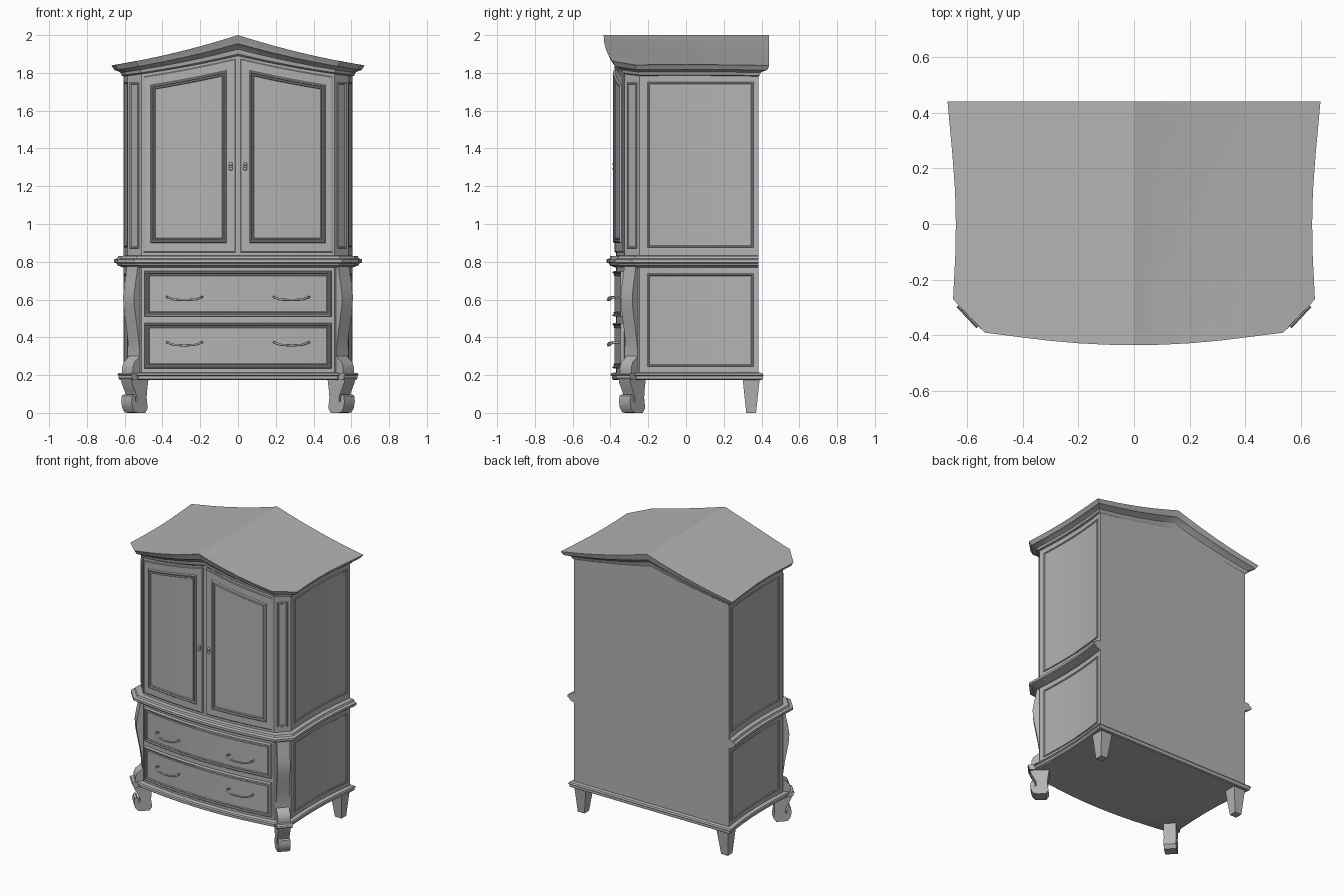
import bpy, bmesh, math
from mathutils import Vector

if "Cube" in bpy.data.objects:
    bpy.data.objects.remove(bpy.data.objects["Cube"])

paint = bpy.data.materials.new("plain grey")
paint.use_nodes = True
GREY = (0.45, 0.45, 0.45, 1)
paint.diffuse_color = GREY
paint.node_tree.nodes["Principled BSDF"].inputs["Base Color"].default_value = GREY


def gable(x):
    """Drop of the roof line away from the ridge."""
    return -0.32 * abs(x) + 0.12 * x * x


def front(x):
    """Bowed front."""
    return -0.37 + 0.045 * (x / 0.51) ** 2


def side(y):
    """Gently hollow side."""
    return 0.575 + 0.2 * max(y, 0) ** 2 + 0.16 * min(y, 0) ** 2


def finish(bm, name, angle=30):
    bmesh.ops.recalc_face_normals(bm, faces=bm.faces[:])
    mesh = bpy.data.meshes.new(name)
    bm.to_mesh(mesh)
    bm.free()
    mesh.materials.append(paint)
    ob = bpy.data.objects.new(name, mesh)
    bpy.context.collection.objects.link(ob)
    bpy.ops.object.select_all(action='DESELECT')
    ob.select_set(True)
    bpy.context.view_layer.objects.active = ob
    bpy.ops.object.shade_smooth_by_angle(angle=math.radians(angle))
    return ob


def loft(rings, strip_caps=False):
    """Skin a stack of closed rings and close both ends."""
    bm = bmesh.new()
    rows = [[bm.verts.new(p) for p in r] for r in rings]
    n = len(rows[0])
    for a, b in zip(rows, rows[1:]):
        for i in range(n):
            j = (i + 1) % n
            bm.faces.new((a[i], a[j], b[j], b[i]))
    for r in (rows[0], rows[-1]):
        if strip_caps:
            for i in range(n // 2 - 1):
                bm.faces.new((r[i], r[i + 1], r[n - 2 - i], r[n - 1 - i]))
        else:
            bm.faces.new(r)
    return bm


def outline(o, back, z, corner=0.4):
    """Plan of the case, grown outwards by o."""
    half = [(x / 10, front(x / 10) - o) for x in range(5)]
    half += [(0.51 + corner * o, -0.325 - o), (0.585 + o, -0.245 - corner * o)]
    half += [(side(y) + o, y) for y in (-0.12, 0, 0.12, 0.25)]
    half.append((0.605 + o, 0.385 + back))
    left = [(-x, y) for x, y in reversed(half[1:])]
    return [(x, y, z) for x, y in half + left]


def case_part(name, layers, corner=0.4, gabled=False):
    bm = loft([outline(o, b, z, corner) for o, b, z in layers])
    if gabled:
        for i in range(-5, 6):
            bmesh.ops.bisect_plane(bm, geom=bm.verts[:] + bm.edges[:] + bm.faces[:],
                                   plane_co=(i / 10, 0, 0), plane_no=(1, 0, 0))
        for v in bm.verts:
            if v.co.z > 1.85:
                v.co.z += gable(v.co.x) * (0.75 + 2.5 * (v.co.z - 1.9))
    return finish(bm, name)


# Carcass, mouldings and cornice
case_part("lower_case", [(0, 0, 0.18), (0, 0, 0.79)])
case_part("upper_case", [(0, 0, 0.8), (0, 0, 1.91)], gabled=True)
case_part("base_moulding", [(0.015, 0.015, 0.175), (0.022, 0.022, 0.18), (0.022, 0.022, 0.195),
                            (0.03, 0.025, 0.2), (0.025, 0.02, 0.21), (0, 0, 0.215)], 0.8)
case_part("waist_moulding", [(0.005, 0, 0.77), (0.035, 0, 0.782), (0.035, 0, 0.79), (0.052, 0, 0.796),
                             (0.052, 0, 0.812), (0.035, 0, 0.818), (0.03, 0, 0.83), (0, 0, 0.832)], 0.8)
case_part("cornice_roof", [(0, 0, 1.89), (0.012, 0.005, 1.9), (0.016, 0.01, 1.925), (0.035, 0.03, 1.945),
                           (0.05, 0.045, 1.955), (0.056, 0.05, 1.975), (0.066, 0.055, 2.0)], gabled=True)


def panel(name, rect, profile, place, steps=12):
    """Moulded panel: profile pairs are (inset, height)."""
    u0, u1, v0, v1 = rect
    rings = []
    for inset, d in profile:
        us = [u0 + inset + (u1 - u0 - 2 * inset) * i / steps for i in range(steps + 1)]
        rings.append([place(u, v0 + inset, d) for u in us] +
                     [place(u, v1 - inset, d) for u in reversed(us)])
    return finish(loft(rings, True), name, 25)


def on_front(u, v, d):
    return (u, front(u) - d, v + (0.75 * gable(u) if v > 1.4 else 0))


PLATE = [(0, -0.01), (0, 0.005), (0.004, 0.008)]
MOULDING = [(0, 0), (0, 0.012), (0.004, 0.018), (0.01, 0.018), (0.014, 0.011),
            (0.018, 0.011), (0.022, 0.015), (0.026, 0.009)]
GROOVED = [(0, -0.01), (0, 0.003), (0.003, 0.007), (0.008, 0.007), (0.012, 0.002)]

# Drawers
for label, z0, z1 in (("lower", 0.235, 0.475), ("upper", 0.51, 0.75)):
    panel(label + "_drawer_front", (-0.495, 0.495, z0, z1), MOULDING, on_front, 16)

corner_mid = Vector((0.5475, -0.285, 0))
outward = Vector((0.73, -0.683, 0))
along = Vector((0.683, 0.73, 0))


def mirrored(p, s):
    return (p[0] * s, p[1], p[2])


def corner_prism(name, shape, half_width, s):
    """Extrude a shape drawn across the angled corner."""
    rings = [[mirrored(corner_mid + outward * d + along * w + Vector((0, 0, z)), s) for d, z in shape]
             for w in (-half_width, half_width)]
    return finish(loft(rings), name, 35)


POST = [(-0.06, 0.775), (0.018, 0.775), (0.022, 0.74), (0.035, 0.68), (0.044, 0.62), (0.042, 0.57),
        (0.03, 0.5), (0.015, 0.42), (0.004, 0.34), (0.004, 0.3), (0.018, 0.285), (0.04, 0.27),
        (0.052, 0.24), (0.05, 0.21), (-0.06, 0.21)]
KNEE = [(-0.06, 0.175), (0.06, 0.175), (0.068, 0.185), (0.068, 0.198), (0.076, 0.202),
        (0.07, 0.212), (-0.06, 0.212)]
FOOT = [(-0.065, 0.19), (0.065, 0.19), (0.058, 0.16), (0.035, 0.115), (0.022, 0.09), (0.02, 0.06),
        (0.028, 0.055), (0.032, 0.085), (0.042, 0.097), (0.055, 0.09), (0.06, 0.06), (0.052, 0.025),
        (0.035, 0.003), (0.01, 0), (-0.04, 0), (-0.058, 0.025), (-0.05, 0.08), (-0.055, 0.13)]

for s, hand in ((1, "left"), (-1, "right")):
    # Doors and their hardware
    du = (lambda a, b: (a, b) if s > 0 else (-b, -a))
    panel(hand + "_door", (*du(0.012, 0.5), 0.85, 1.878), PLATE, on_front)
    panel(hand + "_door_panel", (*du(0.06, 0.462), 0.9, 1.828), MOULDING, on_front)
    x = 0.038 * s
    panel(hand + "_keyhole_plate", (x - 0.009, x + 0.009, 1.287, 1.323),
          [(0, 0), (0, 0.01), (0.003, 0.013)], on_front, 2)
    for z in (1.292, 1.318):
        bm = bmesh.new()
        bmesh.ops.create_uvsphere(bm, u_segments=10, v_segments=6, radius=0.009)
        bmesh.ops.translate(bm, verts=bm.verts[:], vec=(x, front(x) - 0.011, z))
        finish(bm, hand + "_door_knob", 60)

    # Side and angled corner panels
    def on_side(u, v, d):
        return ((side(u) + d) * s, u, v)

    def on_corner(u, v, d):
        return mirrored(corner_mid + along * u + outward * d + Vector((0, 0, v)), s)

    panel(hand + "_upper_side_panel", (-0.205, 0.357, 0.875, 1.752), GROOVED, on_side)
    panel(hand + "_lower_side_panel", (-0.205, 0.357, 0.245, 0.737), GROOVED, on_side)
    panel(hand + "_corner_panel", (-0.035, 0.035, 0.87, 1.75), GROOVED, on_corner, 1)

    # Curved corner posts and scrolled front feet
    corner_prism(hand + "_corner_post", POST, 0.042, s)
    corner_prism(hand + "_knee_block", KNEE, 0.052, s)
    corner_prism(hand + "_front_foot", FOOT, 0.04, s)

    # Tapered back feet
    rings = []
    for z, w, x, y in ((0, 0.026, 0.56, 0.345), (0.18, 0.045, 0.555, 0.345)):
        rings.append([((x + a * w) * s, y + b * w, z) for a, b in ((-1, -1), (1, -1), (1, 1), (-1, 1))])
    finish(loft(rings), hand + "_back_foot")

    # Drooping drawer pulls
    for z in (0.37, 0.61):
        curve = bpy.data.curves.new(hand + "_drawer_pull", 'CURVE')
        curve.dimensions = '3D'
        curve.bevel_depth = 0.006
        curve.bevel_resolution = 1
        curve.use_fill_caps = True
        path = curve.splines.new('POLY')
        half = [(0.085, 0.005, 0.0), (0.093, 0.025, 0.004), (0.085, 0.045, 0.0), (0.055, 0.053, -0.01)]
        pts = [(-a, b, c) for a, b, c in half] + [(0, 0.055, -0.013)] + half[::-1]
        path.points.add(len(pts) - 1)
        for p, (a, b, c) in zip(path.points, pts):
            px = 0.283 * s + a
            p.co = (px, front(px) - b, z + c, 1)
        curve.materials.append(paint)
        ob = bpy.data.objects.new(hand + "_drawer_pull", curve)
        bpy.context.collection.objects.link(ob)
